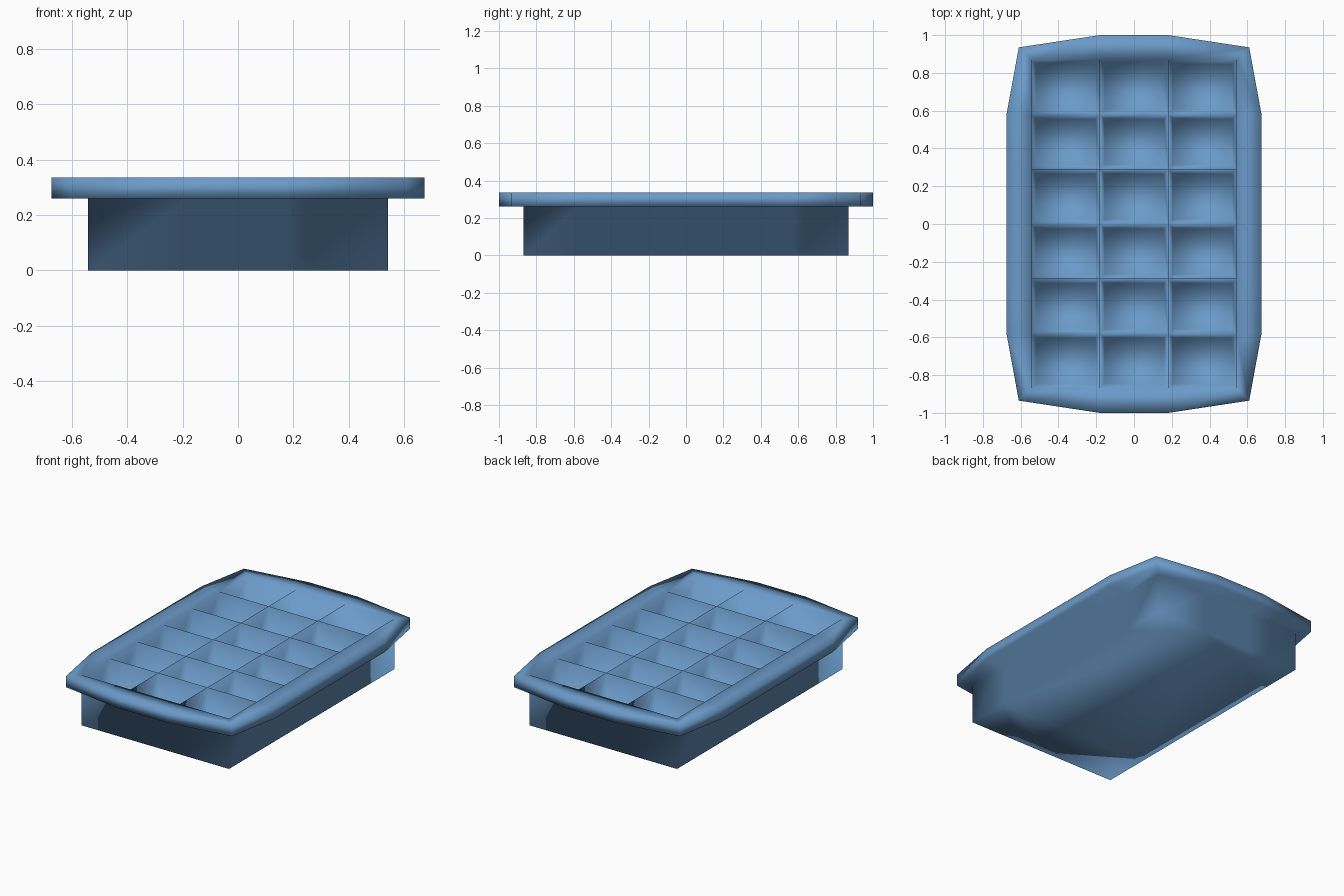
import bpy
import bmesh

if "Cube" in bpy.data.objects:
    bpy.data.objects.remove(bpy.data.objects["Cube"])

TOP, LIP, FLOOR, TAPER = 0.335, 0.26, 0.05, 0.024
XS = [-0.543 + 0.362 * i for i in range(4)]
YS = [-0.87 + 0.29 * j for j in range(7)]

bm = bmesh.new()


def ring(points, z):
    return [bm.verts.new((x, y, z)) for x, y in points]


def bridge(a, b):
    n = len(a)
    for i in range(n):
        bm.faces.new((a[i], a[(i + 1) % n], b[(i + 1) % n], b[i]))


# perimeter of the cell grid, counter-clockwise
index = ([(i, 0) for i in range(3)] + [(3, j) for j in range(6)]
         + [(i, 6) for i in range(3, 0, -1)] + [(0, j) for j in range(6, 0, -1)])


def rim_point(i, j):
    """Bowed outline of the rim opposite a grid perimeter point."""
    sx, sy = (1 if i == 3 else -1), (1 if j == 6 else -1)
    if i in (0, 3) and j in (0, 6):
        return 0.61 * sx, 0.935 * sy
    if j in (0, 6):
        return XS[i], 1.0 * sy
    return 0.675 * sx, YS[j]


inner = [(XS[i], YS[j]) for i, j in index]
outer = [rim_point(i, j) for i, j in index]

# box body and overhanging rim
base = ring(inner, 0)
neck = ring(inner, LIP)
rim_low = ring(outer, LIP)
rim_high = ring(outer, TOP)
bm.faces.new(base[::-1])
bridge(base, neck)
bridge(neck, rim_low)
bridge(rim_low, rim_high)

# ridge grid: knife-edge dividers shared between cells
grid = [[bm.verts.new((x, y, TOP)) for y in YS] for x in XS]
bridge(rim_high, [grid[i][j] for i, j in index])

# tapered cells
for i in range(3):
    for j in range(6):
        mouth = [grid[i][j], grid[i + 1][j], grid[i + 1][j + 1], grid[i][j + 1]]
        x0, x1 = XS[i] + TAPER, XS[i + 1] - TAPER
        y0, y1 = YS[j] + TAPER, YS[j + 1] - TAPER
        floor = ring([(x0, y0), (x1, y0), (x1, y1), (x0, y1)], FLOOR)
        bridge(mouth, floor)
        bm.faces.new(floor)

bmesh.ops.recalc_face_normals(bm, faces=bm.faces)
for f in bm.faces:
    f.smooth = True
mesh = bpy.data.meshes.new("ice_cube_tray")
bm.to_mesh(mesh)
bm.free()
tray = bpy.data.objects.new("ice_cube_tray", mesh)
bpy.context.collection.objects.link(tray)

mat = bpy.data.materials.new("tray blue")
mat.diffuse_color = (0.147, 0.325, 0.58, 1)
mat.use_nodes = True
mat.node_tree.nodes["Principled BSDF"].inputs["Base Color"].default_value = mat.diffuse_color
mesh.materials.append(mat)
